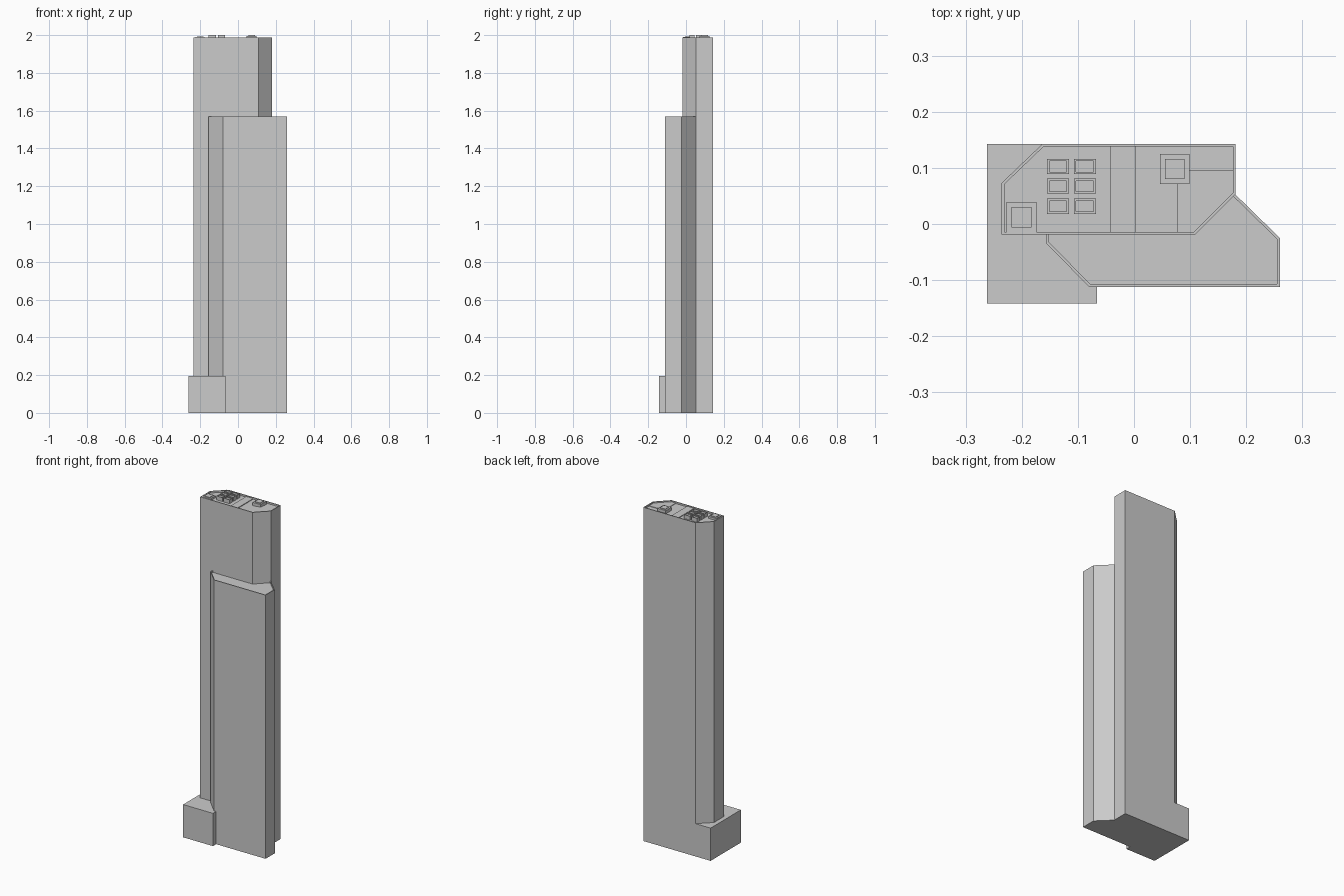
import bpy, bmesh

if "Cube" in bpy.data.objects:
    bpy.data.objects.remove(bpy.data.objects["Cube"])


def prism(name, pts, z0, z1, rim=0.0, depth=0.0):
    """Extruded outline; optional inset top that is sunk (depth < 0) or raised."""
    bm = bmesh.new()
    base = bm.faces.new([bm.verts.new((x, y, z0)) for x, y in pts])
    ext = bmesh.ops.extrude_face_region(bm, geom=[base], use_keep_orig=True)
    top_verts = [g for g in ext["geom"] if isinstance(g, bmesh.types.BMVert)]
    for v in top_verts:
        v.co.z = z1
    bmesh.ops.recalc_face_normals(bm, faces=bm.faces[:])
    if rim:
        top = [f for f in bm.faces if all(abs(v.co.z - z1) < 1e-6 for v in f.verts)]
        bmesh.ops.inset_individual(bm, faces=top, thickness=rim, use_even_offset=True)
        ext = bmesh.ops.extrude_discrete_faces(bm, faces=top)
        # Step walls between the rim and the inner face
        inner = ext["faces"][0]
        for v in inner.verts:
            v.co.z += depth
        lows = list(inner.verts)
        highs = [min((v for v in bm.verts if v not in lows),
                     key=lambda v, l=l: (v.co - l.co).length + 10 * (v.co.xy - l.co.xy).length)
                 for l in lows]
        n = len(lows)
        for i in range(n):
            j = (i + 1) % n
            if not bm.faces.get((lows[i], lows[j], highs[j], highs[i])):
                bm.faces.new((lows[i], lows[j], highs[j], highs[i]))
        bmesh.ops.recalc_face_normals(bm, faces=bm.faces[:])
    me = bpy.data.meshes.new(name)
    bm.to_mesh(me)
    bm.free()
    ob = bpy.data.objects.new(name, me)
    bpy.context.collection.objects.link(ob)
    return ob


def rect(x0, x1, y0, y1):
    return [(x0, y0), (x1, y0), (x1, y1), (x0, y1)]


ROOF = 1.977

# Tall tower with chamfered corners and a parapet
prism("tower", [(-0.236, -0.019), (0.109, -0.019), (0.181, 0.053), (0.181, 0.143),
                (-0.163, 0.143), (-0.236, 0.073)], 0, 1.987, 0.005, 1.977 - 1.987)

# Lower front slab; its rear edge is tucked just inside the tower
prism("front_slab", [(-0.157, -0.01), (-0.157, -0.034), (-0.080, -0.112), (0.260, -0.112),
                     (0.260, -0.025), (0.171, 0.062), (0.100, -0.01)],
      0, 1.57, 0.005, -0.01)

# Podium wrapped around the left of both towers
prism("podium", [(-0.262, -0.142), (-0.066, -0.142), (-0.066, -0.112), (-0.080, -0.112),
                 (-0.157, -0.034), (-0.157, -0.019), (-0.236, -0.019), (-0.236, 0.073),
                 (-0.163, 0.143), (-0.262, 0.143)], 0, 0.195)

# Raised roof panels
prism("roof_strip", rect(-0.043, 0.003, -0.014, 0.138), ROOF, ROOF + 0.004)
prism("roof_corner", [(0.077, -0.014), (0.107, -0.014), (0.176, 0.055), (0.176, 0.096),
                      (0.077, 0.096)], ROOF, ROOF + 0.003)

# Two rows of cooling units
for x0 in (-0.155, -0.107):
    for y0 in (0.018, 0.054, 0.089):
        prism("cooling_unit", rect(x0, x0 + 0.039, y0, y0 + 0.027), ROOF, 2.0, 0.004, -0.004)

# Stepped roof access boxes
for x0, y0, z in ((-0.227, -0.015, 1.993), (0.046, 0.071, 2.0)):
    prism("access_base", rect(x0, x0 + 0.053, y0, y0 + 0.054), ROOF, z - 0.004, 0.009, 0.004)
